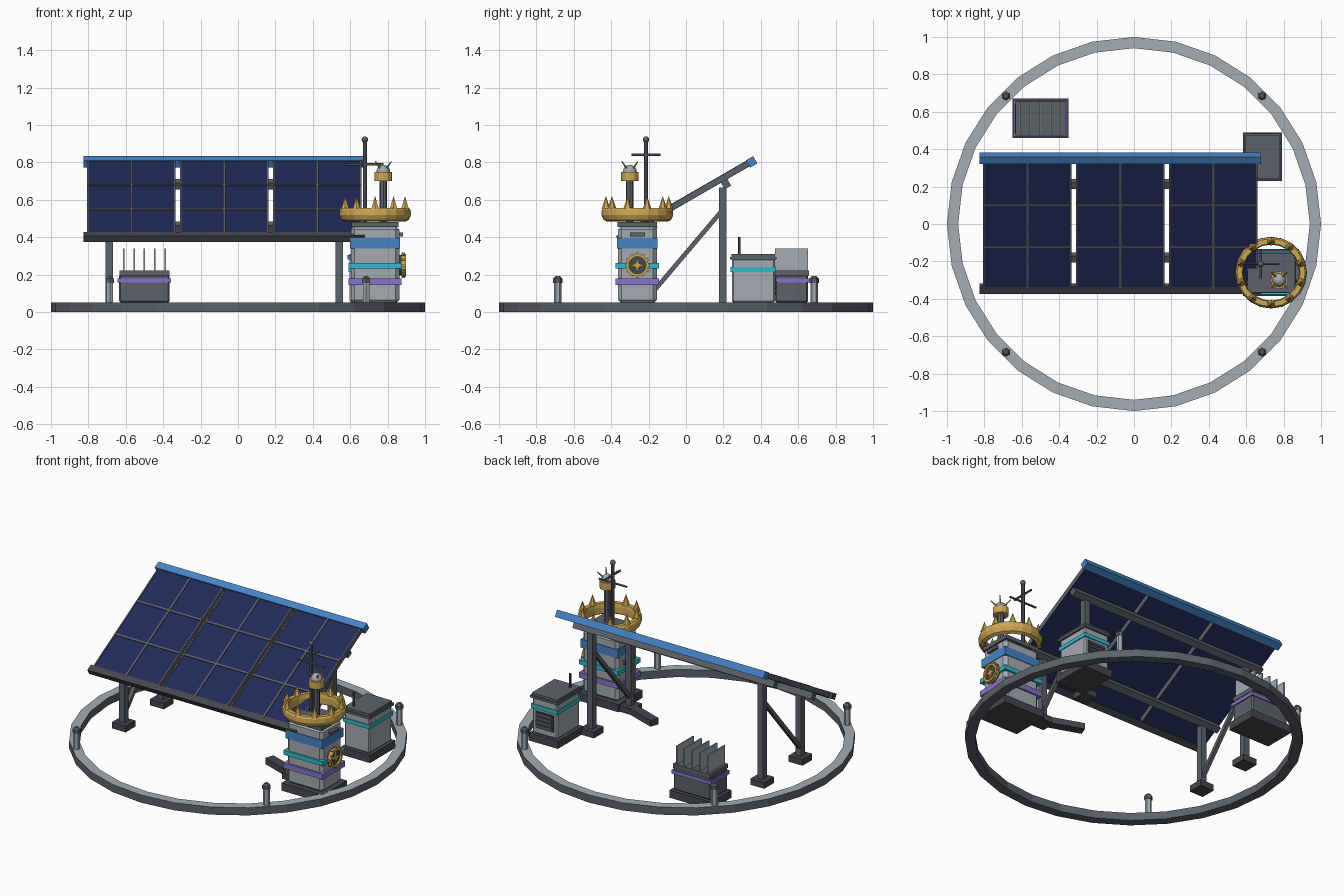
import bpy, bmesh, math
from math import sin, cos, pi, radians
from mathutils import Vector, Matrix

cube = bpy.data.objects.get("Cube")
if cube:
    bpy.data.objects.remove(cube, do_unlink=True)


def material(name, r, g, b):
    m = bpy.data.materials.new(name)
    m.use_nodes = True
    m.diffuse_color = (r, g, b, 1)
    m.node_tree.nodes["Principled BSDF"].inputs["Base Color"].default_value = (r, g, b, 1)
    return m


LIGHT = material("light grey", .37, .41, .44)
GREY = material("steel grey", .11, .12, .14)
DARK = material("charcoal", .06, .065, .075)
NAVY = material("cell navy", .016, .024, .1)
BLUE = material("bright blue", .06, .23, .56)
GOLD = material("gold", .62, .4, .09)
CYAN = material("cyan", .03, .5, .6)
PURPLE = material("purple", .25, .17, .6)


def finish(name, bm, mat, matrix=Matrix(), smooth=False):
    bmesh.ops.recalc_face_normals(bm, faces=bm.faces)
    me = bpy.data.meshes.new(name)
    bm.to_mesh(me)
    bm.free()
    me.materials.append(mat)
    ob = bpy.data.objects.new(name, me)
    ob.matrix_world = matrix
    bpy.context.collection.objects.link(ob)
    for p in me.polygons:
        p.use_smooth = smooth
    return ob


def box(name, centre, size, mat, matrix=Matrix(), bevel=0):
    bm = bmesh.new()
    bmesh.ops.create_cube(bm, size=1)
    bmesh.ops.scale(bm, vec=size, verts=bm.verts)
    if bevel:
        bmesh.ops.bevel(bm, geom=bm.edges[:], offset=bevel, segments=1, affect='EDGES')
    return finish(name, bm, mat, matrix @ Matrix.Translation(centre))


def slab(name, x, y, hx, hy, z0, z1, mat, bevel=0):
    return box(name, (x, y, (z0 + z1) / 2), (2 * hx, 2 * hy, z1 - z0), mat, bevel=bevel)


def rod(name, a, b, r, mat, sides=6, r2=None):
    a, b = Vector(a), Vector(b)
    bm = bmesh.new()
    bmesh.ops.create_cone(bm, cap_ends=True, segments=sides, radius1=r,
                          radius2=r if r2 is None else r2, depth=(b - a).length)
    turn = (b - a).to_track_quat('Z', 'Y').to_matrix().to_4x4()
    return finish(name, bm, mat, Matrix.Translation((a + b) / 2) @ turn)


def ball(name, centre, r, mat):
    bm = bmesh.new()
    bmesh.ops.create_uvsphere(bm, u_segments=12, v_segments=8, radius=r)
    return finish(name, bm, mat, Matrix.Translation(centre), True)


def lathe(name, profile, sides, mat, matrix=Matrix()):
    # closed (radius, height) outline swept round z
    bm = bmesh.new()
    rows = [[bm.verts.new((r * cos(2 * pi * i / sides), r * sin(2 * pi * i / sides), z))
             for r, z in profile] for i in range(sides)]
    n = len(profile)
    for i in range(sides):
        a, b = rows[i], rows[(i + 1) % sides]
        for j in range(n):
            bm.faces.new((a[j], b[j], b[(j + 1) % n], a[(j + 1) % n]))
    return finish(name, bm, mat, matrix)


# Ground ring with a pale top face
ring = lathe("ground_ring", [(.94, 0), (1, 0), (1, .05), (.94, .05)], 28, GREY)
ring.data.materials.append(LIGHT)
for p in ring.data.polygons:
    if p.normal.z > .5:
        p.material_index = 1

# Marker posts
for sx in (-1, 1):
    for sy in (-1, 1):
        x, y = .685 * sx, .685 * sy
        rod("marker_post", (x, y, .03), (x, y, .155), .02, LIGHT)
        rod("marker_cap", (x, y, .155), (x, y, .178), .025, GREY)
        rod("marker_tip", (x, y, .178), (x, y, .192), .025, GREY, r2=.012)

# Tilted solar array, built flat and then turned about x
PX = -.073
TILT = Matrix.Translation((PX, 0, .6)) @ Matrix.Rotation(radians(30), 4, 'X')
for k in (-1, 0, 1):
    cx = k * .497
    box("solar_panel", (cx, 0, 0), (.472, .78, .03), NAVY, TILT)
    box("panel_column_divider", (cx, 0, .016), (.012, .78, .008), GREY, TILT)
    for v in (-.13, .13):
        box("panel_row_divider", (cx, v, .016), (.472, .012, .008), GREY, TILT)
    for side in (-1, 1):
        box("panel_edge", (cx + side * .233, 0, .003), (.008, .78, .03), GREY, TILT)
box("top_beam", (0, .405, 0), (1.505, .045, .045), BLUE, TILT)
box("bottom_beam", (0, -.4, 0), (1.505, .042, .038), DARK, TILT)
for v in (-.227, .227):
    box("support_rail", (0, v, -.035), (1.45, .04, .04), GREY, TILT)

# Array legs, feet and braces
for x in (PX - .615, PX + .615):
    for y, top in ((-.197, .44), (.197, .665)):
        slab("array_foot", x, y, .05, .05, 0, .04, DARK)
        slab("array_leg", x, y, .02, .02, .04, top, GREY)
    brace = Vector((0, .39, .46))
    turn = Matrix.Rotation(math.atan2(brace.z, brace.y), 4, 'X')
    box("leg_brace", (0, 0, 0), (.024, brace.length, .024), GREY,
        Matrix.Translation((x, 0, .315)) @ turn)

# Tower body and coloured bands
TX, TY = .733, -.26
slab("tower_base", TX, TY, .15, .125, 0, .05, DARK)
slab("tower_body", TX, TY, .13, .104, .045, .46, LIGHT, .02)
slab("tower_deck", TX, TY, .125, .105, .455, .48, GREY)
for z0, z1, grow, mat in ((.145, .18, .012, PURPLE), (.233, .262, .012, CYAN),
                          (.34, .395, .004, BLUE)):
    slab("tower_band", TX, TY, .13 + grow, .104 + grow, z0, z1, mat)
slab("tower_side_bracket", TX - .135, TY, .012, .05, .28, .305, GREY)
slab("tower_side_hood", TX + .135, TY, .014, .04, .405, .425, GREY)

# Cable duct running from the tower towards the centre
duct_turn = Matrix.Rotation(math.atan2(TY, TX), 4, 'Z')
box("cable_duct", (.53, 0, .02), (.42, .06, .04), DARK, duct_turn)

# Crown with ten spikes
lathe("crown", [(.16, .483), (.18, .492), (.192, .518), (.19, .545), (.182, .555),
                (.155, .555), (.15, .53), (.15, .49)], 20, GOLD, Matrix.Translation((TX, TY, 0)))
for i in range(10):
    a = radians(18 + 36 * i)
    x, y = TX + .168 * cos(a), TY + .168 * sin(a)
    rod("crown_spike", (x, y, .55), (x, y, .62), .024, GOLD, 6, 0)

# Antenna mast
MX, MY = .678, -.214
rod("mast", (MX, MY, .47), (MX, MY, .91), .011, GREY, 8)
ball("mast_knob", (MX, MY, .922), .017, GREY)
rod("mast_bar_across", (MX - .1, MY, .79), (MX + .1, MY, .79), .007, GREY)
rod("mast_bar_deep", (MX, MY - .078, .84), (MX, MY + .078, .84), .007, GREY)

# Beacon post
BX, BY = .777, -.3
rod("beacon_post", (BX, BY, .47), (BX, BY, .71), .02, GREY, 8)
rod("beacon_collar", (BX, BY, .7), (BX, BY, .748), .047, GOLD, 12)
ball("beacon_globe", (BX, BY, .75), .037, LIGHT)
for i in range(4):
    a = radians(45 + 90 * i)
    rod("beacon_prong", (BX + .022 * cos(a), BY + .022 * sin(a), .765),
        (BX + .06 * cos(a), BY + .06 * sin(a), .805), .006, GOLD, 6, .003)

# Round emblem on the tower side
EM = Matrix.Translation((TX + .13, TY, .25)) @ Matrix.Rotation(pi / 2, 4, 'Y')
rod("emblem_disc", EM @ Vector((0, 0, 0)), EM @ Vector((0, 0, .022)), .055, DARK, 20)
lathe("emblem_ring", [(.046, .01), (.06, .01), (.06, .034), (.046, .034)], 20, GOLD, EM)
for i in range(12):
    a = 2 * pi * i / 12
    box("emblem_tooth", (.061, 0, .02), (.012, .012, .018), GOLD,
        EM @ Matrix.Rotation(a, 4, 'Z'))
bm = bmesh.new()
star = [bm.verts.new((r * cos(pi * i / 4), r * sin(pi * i / 4), .023))
        for i, r in enumerate((.042, .013) * 4)]
face = bm.faces.new(star)
out = bmesh.ops.extrude_face_region(bm, geom=[face])
bmesh.ops.translate(bm, vec=(0, 0, .008),
                    verts=[g for g in out["geom"] if isinstance(g, bmesh.types.BMVert)])
finish("emblem_star", bm, GOLD, EM)

# Equipment cabinet with rear louvre and whip aerial
CX, CY = .687, .36
slab("cabinet_base", CX, CY, .105, .13, 0, .05, DARK)
slab("cabinet_body", CX, CY, .09, .115, .05, .285, LIGHT, .008)
slab("cabinet_band", CX, CY, .096, .122, .215, .24, CYAN)
slab("cabinet_lid", CX, CY, .1, .125, .28, .295, GREY)
slab("cabinet_lid_top", CX, CY, .092, .117, .295, .31, GREY)
slab("louvre_panel", CX, CY + .116, .065, .004, .09, .2, DARK)
for i in range(4):
    z = .105 + i * .025
    slab("louvre_slat", CX, CY + .122, .058, .004, z, z + .012, GREY)
rod("whip_aerial", (.637, .285, .3), (.637, .285, .4), .007, DARK)

# Heat sink unit with upright fins
RX, RY = -.5, .565
slab("heat_sink_base", RX, RY, .15, .105, 0, .05, DARK)
slab("heat_sink_body", RX, RY, .135, .088, .05, .2, GREY, .008)
slab("heat_sink_band", RX, RY, .143, .096, .157, .18, PURPLE)
slab("heat_sink_top", RX, RY, .133, .092, .195, .222, GREY)
for i in range(5):
    slab("heat_sink_fin", RX + (i - 2) * .056, RY, .004, .088, .22, .34, LIGHT)
